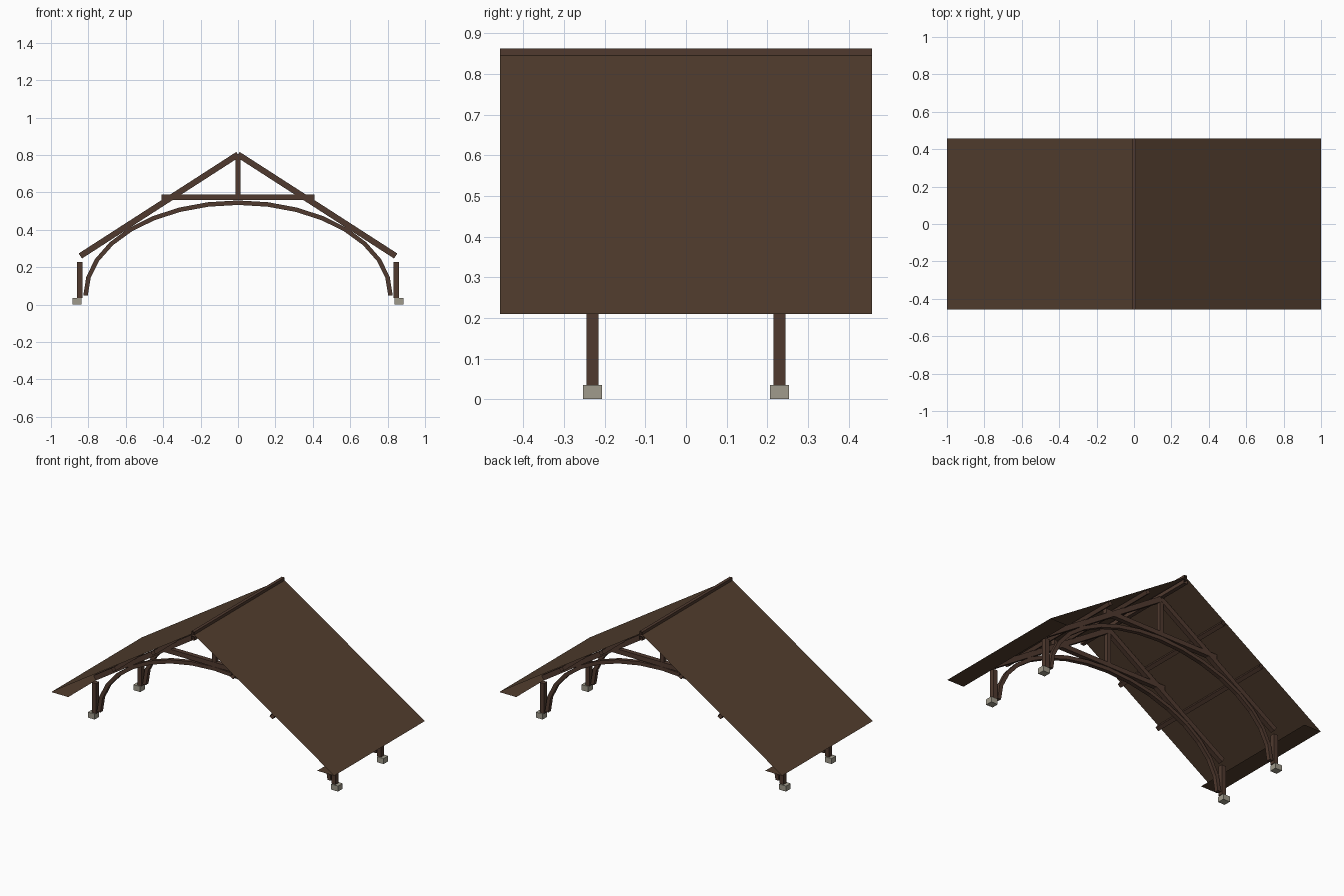
import bpy, bmesh, math
from mathutils import Vector

cube = bpy.data.objects.get("Cube")
if cube:
    bpy.data.objects.remove(cube, do_unlink=True)


def material(name, rgb):
    m = bpy.data.materials.new(name)
    m.use_nodes = True
    m.diffuse_color = (*rgb, 1)
    m.node_tree.nodes["Principled BSDF"].inputs["Base Color"].default_value = (*rgb, 1)
    return m


TIMBER = material("dark timber", (0.080, 0.042, 0.028))
ROOF = material("brown roofing", (0.084, 0.047, 0.027))
STONE = material("grey stone", (0.352, 0.328, 0.262))

HALF_LEN = 0.457          # half the roof length
RIDGE, EAVE = 0.851, 0.21  # roof heights
SLOPE = RIDGE - EAVE       # fall over one unit of width


def finish(name, bm, mat):
    bmesh.ops.recalc_face_normals(bm, faces=bm.faces)
    me = bpy.data.meshes.new(name)
    bm.to_mesh(me)
    bm.free()
    me.materials.append(mat)
    ob = bpy.data.objects.new(name, me)
    bpy.context.collection.objects.link(ob)
    return ob


def extrude_profile(name, pts, y0, y1, mat, closed=True, caps=True):
    """Sweep an (x, z) profile along y."""
    bm = bmesh.new()
    a = [bm.verts.new((x, y0, z)) for x, z in pts]
    b = [bm.verts.new((x, y1, z)) for x, z in pts]
    n = len(pts)
    for i in range(n if closed else n - 1):
        j = (i + 1) % n
        bm.faces.new((a[i], a[j], b[j], b[i]))
    if closed and caps:
        bm.faces.new(a)
        bm.faces.new(b)
    return finish(name, bm, mat)


def beam_profile(p, q, thick):
    """Rectangle of the given thickness around the line p-q."""
    p, q = Vector(p), Vector(q)
    d = (q - p).normalized()
    n = Vector((-d.y, d.x)) * thick / 2
    return [p + n, q + n, q - n, p - n]


def member(name, p, q, thick, y, width, mat=TIMBER):
    return extrude_profile(name, beam_profile(p, q, thick), y - width / 2, y + width / 2, mat)


def roof_z(x):
    return RIDGE - SLOPE * abs(x)


# Roof: thin sheet with a flat soffit turned in at each eave
soffit = 0.88
extrude_profile("roof_sheet",
                [(-soffit, EAVE), (-1, EAVE), (0, RIDGE), (1, EAVE), (soffit, EAVE)],
                -HALF_LEN, HALF_LEN, ROOF, closed=False)

# Ridge cap, open at its ends
extrude_profile("ridge_cap", beam_profile((-0.01, 0.854), (0.01, 0.854), 0.018),
                -HALF_LEN, HALF_LEN, TIMBER, caps=False)

# Purlins along the roof, open at their ends
for i, x in enumerate((-0.56, -0.28, 0, 0.28, 0.56)):
    drop = 0.03 if x == 0 else 0.02
    z = roof_z(x) - drop
    tilt = -SLOPE * (x > 0) + SLOPE * (x < 0)
    d = Vector((1, tilt)).normalized() * 0.0125
    c = Vector((x, z))
    extrude_profile(f"purlin_{i + 1}", beam_profile(c - d, c + d, 0.024),
                    -HALF_LEN, HALF_LEN, TIMBER, caps=False)

# Two trusses on posts with stone feet
for label, y in (("front", -0.23), ("back", 0.23)):
    for side, s in (("left", 1), ("right", -1)):
        member(f"{label}_{side}_foot", (s * 0.86, 0), (s * 0.86, 0.035), 0.048, y, 0.046, STONE)
        member(f"{label}_{side}_post", (s * 0.846, 0.035), (s * 0.846, 0.228), 0.03, y, 0.03)
        member(f"{label}_{side}_rafter", (0, 0.803), (s * 0.843, 0.26), 0.032, y, 0.03)
    member(f"{label}_tie_beam", (-0.41, 0.573), (0.41, 0.573), 0.03, y, 0.03)
    member(f"{label}_king_post", (0, 0.575), (0, 0.80), 0.026, y, 0.026)

    # Curved arch brace, in straight segments
    angles = [math.pi * i / 16 for i in range(17)]

    def arc(offset, order):
        return [((0.815 + offset) * math.cos(a), 0.05 + (0.495 + offset) * math.sin(a))
                for a in order]

    outer, inner = arc(0.012, angles), arc(-0.012, angles)
    bm = bmesh.new()
    rings = [[bm.verts.new((p[0], y + dy, p[1]))
              for p, dy in ((o, -0.013), (o, 0.013), (n, 0.013), (n, -0.013))]
             for o, n in zip(outer, inner)]
    for r, t in zip(rings, rings[1:]):
        for k in range(4):
            bm.faces.new((r[k], r[(k + 1) % 4], t[(k + 1) % 4], t[k]))
    bm.faces.new(rings[0])
    bm.faces.new(rings[-1])
    finish(f"{label}_arch_brace", bm, TIMBER)
